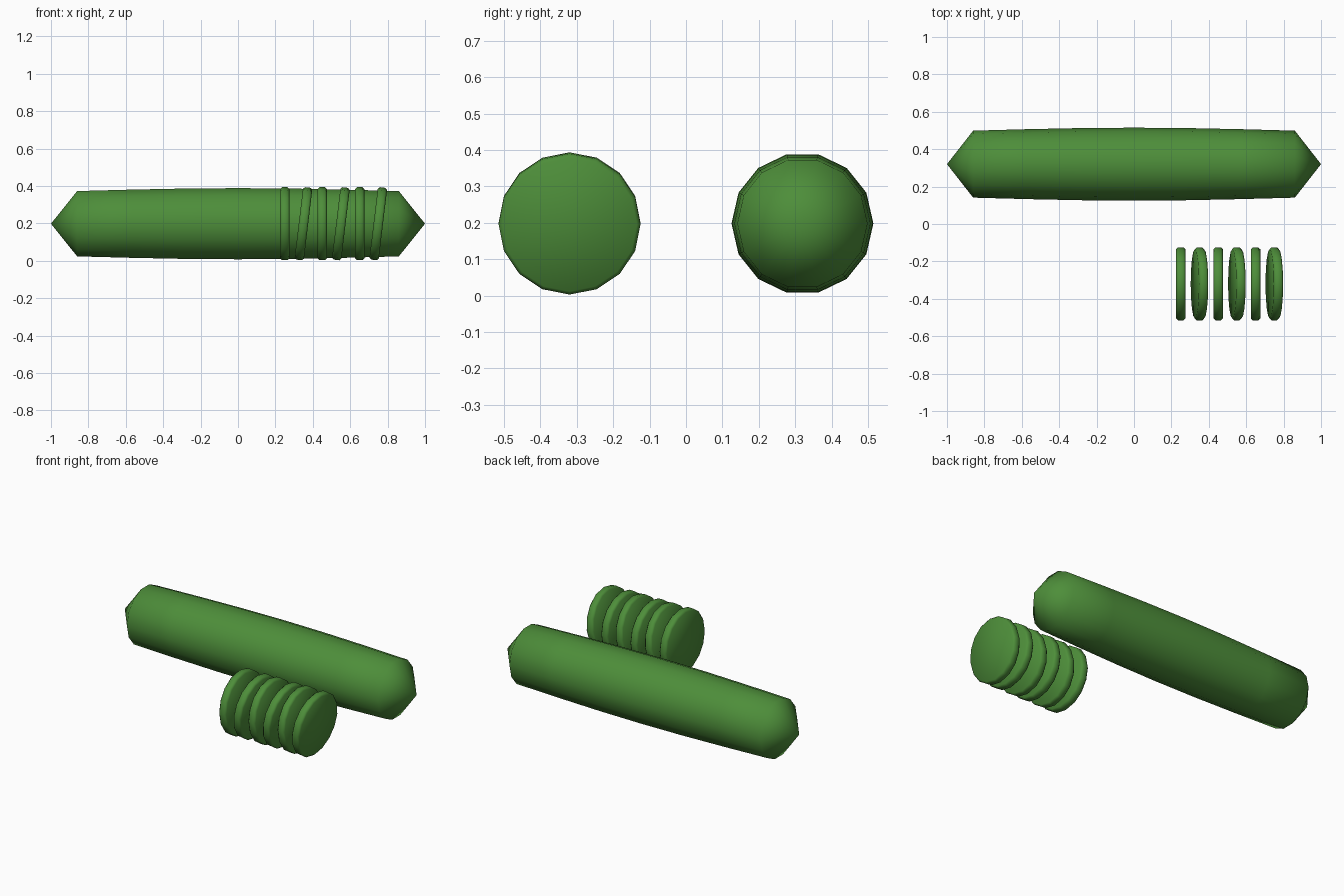
import bpy, bmesh, math
from mathutils import Matrix

if "Cube" in bpy.data.objects:
    bpy.data.objects.remove(bpy.data.objects["Cube"])

green = bpy.data.materials.new("cucumber green")
green.diffuse_color = (0.075, 0.27, 0.042, 1)
green.use_nodes = True
green.node_tree.nodes["Principled BSDF"].inputs["Base Color"].default_value = green.diffuse_color


def lathe_x(name, profile, sides, location, tilt=0.0):
    """Spin (x, radius) points around the x axis, ends closed."""
    bm = bmesh.new()
    rings = []
    for x, r in profile:
        if r == 0:
            rings.append([bm.verts.new((x, 0, 0))] * sides)
        else:
            rings.append([bm.verts.new((x, r * math.cos(2 * math.pi * i / sides),
                                        r * math.sin(2 * math.pi * i / sides)))
                          for i in range(sides)])
    for a, b in zip(rings, rings[1:]):
        for i in range(sides):
            j = (i + 1) % sides
            bm.faces.new(list(dict.fromkeys((a[i], a[j], b[j], b[i]))))
    for ring in (rings[0], rings[-1]):
        if ring[0] is not ring[1]:
            bm.faces.new(ring)
    bmesh.ops.recalc_face_normals(bm, faces=bm.faces)
    for f in bm.faces:
        f.smooth = True
    bm.transform(Matrix.Rotation(tilt, 4, 'Y'))
    mesh = bpy.data.meshes.new(name)
    bm.to_mesh(mesh)
    bm.free()
    mesh.materials.append(green)
    obj = bpy.data.objects.new(name, mesh)
    obj.location = location
    bpy.context.collection.objects.link(obj)


# Whole cucumber: slightly swollen body with pointed ends
half = [(0.86, 0.179), (0.57, 0.187), (0.28, 0.193)]
profile = ([(-1, 0)] + [(-x, r) for x, r in half] + [(0, 0.195)]
           + [(x, r) for x, r in reversed(half)] + [(1, 0)])
lathe_x("whole_cucumber", profile, 14, (0, 0.32, 0.198))

# Row of slices, every second one leaning
disc = [(-0.025, 0.185), (-0.015, 0.195), (0.015, 0.195), (0.025, 0.185)]
for i in range(6):
    lathe_x(f"slice_{i + 1}", disc, 16, (0.25 + 0.1 * i, -0.32, 0.198),
            0.12 if i % 2 else 0.0)
